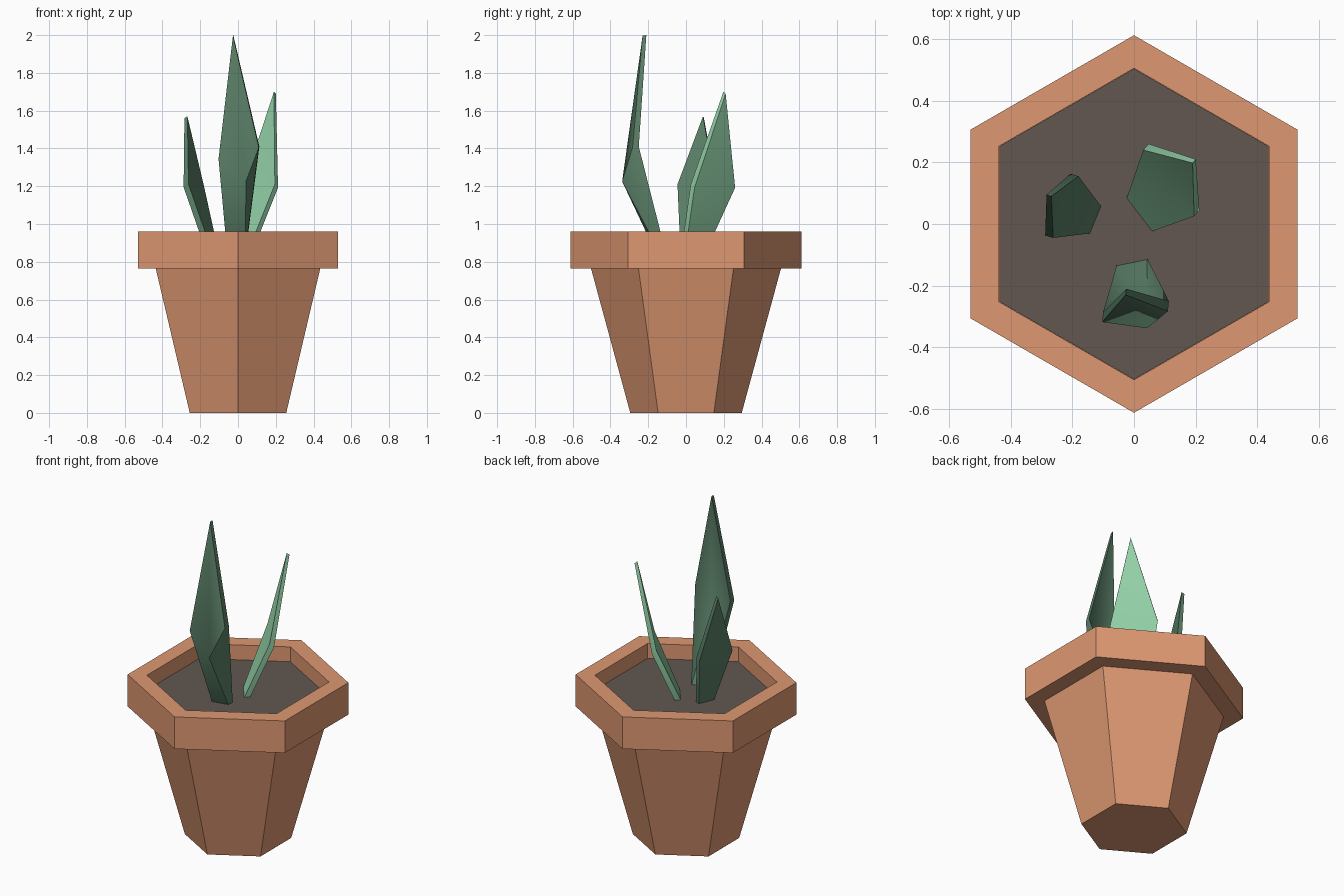
import bpy, bmesh, math
from mathutils import Vector

if "Cube" in bpy.data.objects:
    bpy.data.objects.remove(bpy.data.objects["Cube"])


def material(name, hex_rgb):
    lin = [((c / 255 + 0.055) / 1.055) ** 2.4 for c in bytes.fromhex(hex_rgb)]
    m = bpy.data.materials.new(name)
    m.diffuse_color = (*lin, 1)
    m.use_nodes = True
    m.node_tree.nodes["Principled BSDF"].inputs["Base Color"].default_value = m.diffuse_color
    return m


terracotta = material("terracotta", "DE9872")
soil_brown = material("soil_brown", "625751")
light_green = material("light_green", "94D1A8")
dark_green = material("dark_green", "5B8068")


def finish(name, bm, mat):
    bmesh.ops.recalc_face_normals(bm, faces=bm.faces)
    me = bpy.data.meshes.new(name)
    bm.to_mesh(me)
    bm.free()
    me.materials.append(mat)
    ob = bpy.data.objects.new(name, me)
    bpy.context.collection.objects.link(ob)
    return ob


def hex_lathe(name, profile, mat):
    """Six-sided turned solid from (radius, z) points, closed at both ends."""
    bm = bmesh.new()
    rings = [[bm.verts.new((r * math.sin(k * math.pi / 3), r * math.cos(k * math.pi / 3), z))
              for k in range(6)] for r, z in profile]
    for a, b in zip(rings, rings[1:]):
        for k in range(6):
            j = (k + 1) % 6
            bm.faces.new((a[k], a[j], b[j], b[k]))
    bm.faces.new(rings[0])
    bm.faces.new(rings[-1])
    return finish(name, bm, mat)


def leaf(name, mat, base_l, base_r, side_r, tip, side_l, mid, offset):
    """Pointed blade: two shells fanned round a mid point, joined along the rim."""
    bm = bmesh.new()
    outline = [Vector(p) for p in (base_l, base_r, side_r, tip, side_l)]
    off = Vector(offset)
    shells = []
    for s in (0, 1):
        ring = [bm.verts.new(p + off * s * (0.6 if i == 3 else 1)) for i, p in enumerate(outline)]
        centre = bm.verts.new(Vector(mid) + off * s)
        for k in range(5):
            bm.faces.new((ring[k], ring[(k + 1) % 5], centre))
        shells.append(ring)
    a, b = shells
    for k in range(5):
        j = (k + 1) % 5
        bm.faces.new((a[k], a[j], b[j], b[k]))
    ob = finish(name, bm, mat)
    bpy.ops.object.select_all(action='DESELECT')
    ob.select_set(True)
    bpy.context.view_layer.objects.active = ob
    bpy.ops.object.shade_smooth_by_angle(angle=math.radians(50))


# Pot with thick rim, hollow down to the soil
hex_lathe("pot", [(0.295, 0), (0.503, 0.765), (0.612, 0.765), (0.612, 0.96),
                  (0.505, 0.96), (0.505, 0.86)], terracotta)
# Soil surface
hex_lathe("soil", [(0.504, 0.862), (0.504, 0.87)], soil_brown)

# Leaves
leaf("front_leaf", dark_green, (-0.055, -0.13, 0.86), (0.042, -0.11, 0.86),
     (0.113, -0.25, 1.41), (-0.025, -0.21, 2.0), (-0.1, -0.285, 1.35),
     (0.045, -0.305, 1.23), (-0.003, -0.033, -0.005))
leaf("right_leaf", light_green, (-0.025, 0.08, 0.86), (0.055, -0.025, 0.86),
     (0.195, 0.025, 1.21), (0.19, 0.198, 1.7), (0.03, 0.24, 1.21),
     (0.115, 0.135, 1.21), (0.017, 0.02, -0.018))
leaf("left_leaf", dark_green, (-0.14, -0.03, 0.86), (-0.105, 0.055, 0.86),
     (-0.18, 0.155, 1.2), (-0.268, 0.09, 1.57), (-0.262, -0.045, 1.21),
     (-0.22, 0.055, 1.2), (-0.026, 0.008, -0.015))
